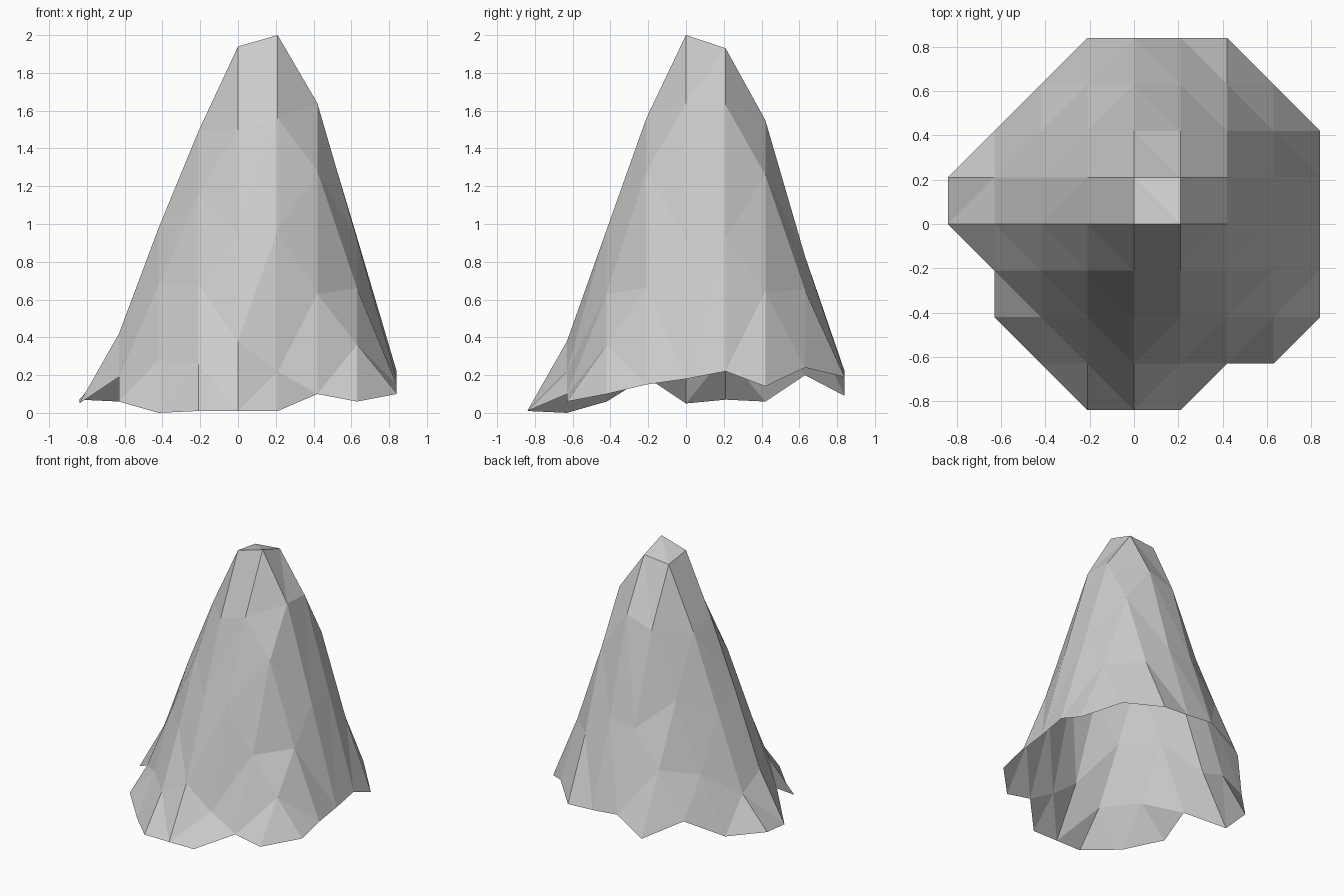
import bpy
import bmesh

# Remove the default cube only
default_cube = bpy.data.objects.get("Cube")
if default_cube:
    bpy.data.objects.remove(default_cube, do_unlink=True)

STEP = 0.21        # spacing of the terrain grid
HEIGHT_UNIT = 0.01

# Cross-sections from front to back: first column, then heights along x
SECTIONS = [
    (-1, [1, 1, 1]),
    (-2, [0, 26, 38, 22, 10, 6]),
    (-3, [6, 28, 68, 95, 97, 63, 36, 10]),
    (-3, [19, 68, 115, 150, 156, 128, 66, 15]),
    (-4, [5, 42, 98, 149, 194, 200, 164, 92, 18]),
    (-4, [7, 31, 88, 145, 191, 193, 163, 93, 22]),
    (-3, [6, 48, 100, 148, 155, 126, 64, 14]),
    (-2, [20, 54, 80, 83, 65, 24]),
    (-1, [9, 22, 20, 19]),
]


def make_material(name, color):
    material = bpy.data.materials.new(name)
    material.use_nodes = True
    material.diffuse_color = color
    shader = material.node_tree.nodes["Principled BSDF"]
    shader.inputs["Base Color"].default_value = color
    return material


def add_cell(bm, grid, col, row):
    """Fill one grid cell; cells with a missing corner become one triangle."""
    corners = [(col, row), (col + 1, row), (col + 1, row + 1), (col, row + 1)]
    verts = [grid[c] for c in corners if c in grid]
    if len(verts) == 3:
        bm.faces.new(verts)
    elif len(verts) == 4:
        a, b, c, d = verts
        # The split runs around the peak rather than up the slope
        if (col >= 0) == (row >= 0):
            bm.faces.new((a, b, d))
            bm.faces.new((b, c, d))
        else:
            bm.faces.new((a, b, c))
            bm.faces.new((a, c, d))


def build_mountain(name, material):
    bm = bmesh.new()
    half = len(SECTIONS) // 2

    # Surface points
    grid = {}
    for row, (first, heights) in enumerate(SECTIONS, start=-half):
        for col, height in enumerate(heights, start=first):
            position = (col * STEP, row * STEP, height * HEIGHT_UNIT)
            grid[col, row] = bm.verts.new(position)

    # Open faceted shell
    for row in range(-half, half):
        for col in range(-half, half):
            add_cell(bm, grid, col, row)

    mesh = bpy.data.meshes.new(name)
    bm.to_mesh(mesh)
    bm.free()
    mesh.materials.append(material)
    mesh.shade_flat()
    mountain = bpy.data.objects.new(name, mesh)
    bpy.context.scene.collection.objects.link(mountain)
    return mountain


rock_grey = make_material("rock grey", (0.6, 0.6, 0.6, 1.0))
build_mountain("mountain", rock_grey)
